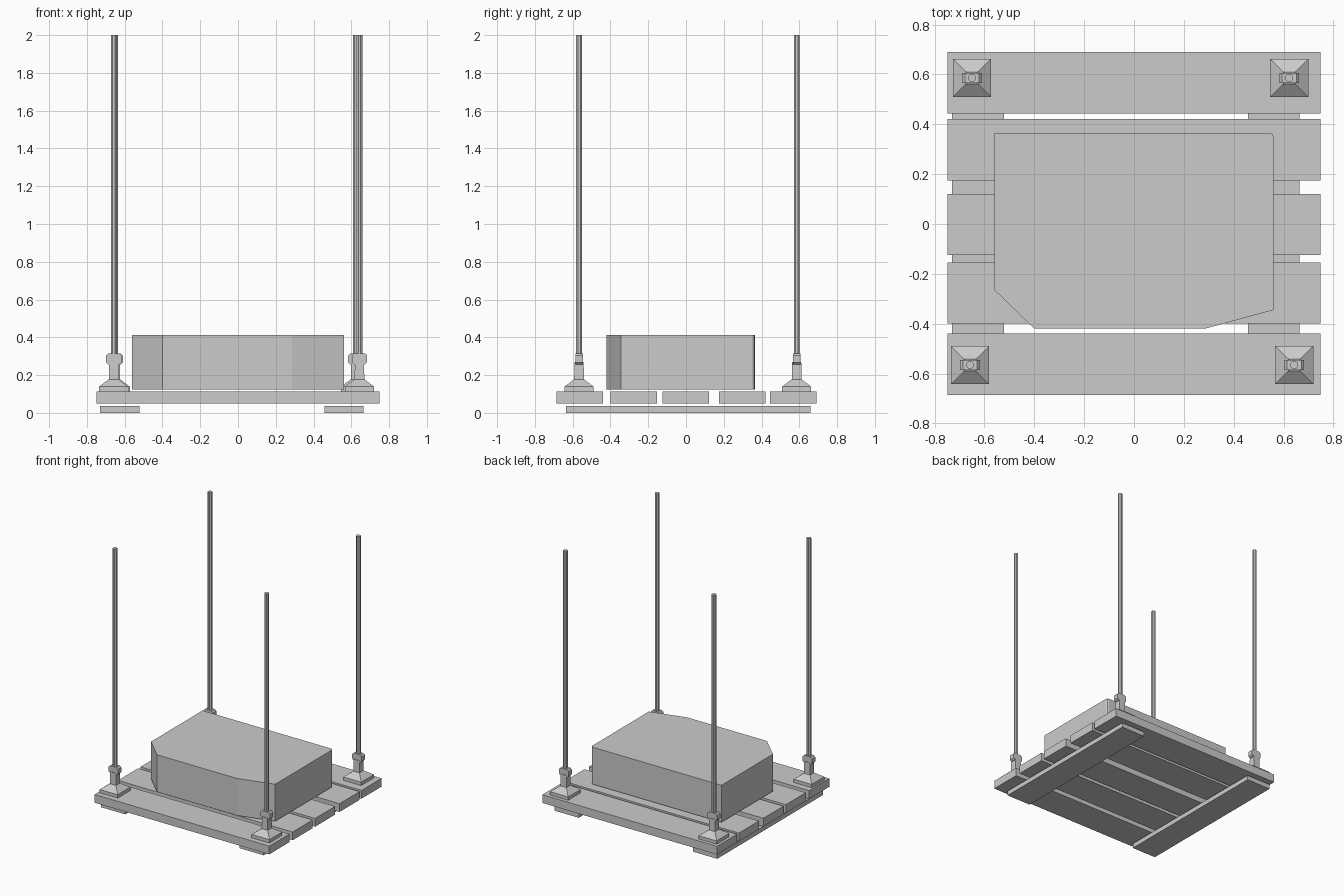
import bpy, bmesh, math
from mathutils import Matrix

if "Cube" in bpy.data.objects:
    bpy.data.objects.remove(bpy.data.objects["Cube"])


def finish(name, bm):
    bmesh.ops.recalc_face_normals(bm, faces=bm.faces)
    me = bpy.data.meshes.new(name)
    bm.to_mesh(me)
    bm.free()
    ob = bpy.data.objects.new(name, me)
    bpy.context.collection.objects.link(ob)
    return ob


def loft(name, rings):
    """Skin a stack of equal-length point rings and cap both ends."""
    bm = bmesh.new()
    loops = [[bm.verts.new(p) for p in r] for r in rings]
    n = len(loops[0])
    for a, b in zip(loops, loops[1:]):
        for i in range(n):
            j = (i + 1) % n
            bm.faces.new((a[i], a[j], b[j], b[i]))
    bm.faces.new(loops[0])
    bm.faces.new(loops[-1])
    return finish(name, bm)


def prism(name, outline, z0, z1):
    return loft(name, [[(x, y, z) for x, y in outline] for z in (z0, z1)])


def rect(x0, x1, y0, y1):
    return [(x0, y0), (x1, y0), (x1, y1), (x0, y1)]


# Pallet runners
for side, x0, x1 in (("left", -0.73, -0.522), ("right", 0.457, 0.665)):
    prism(f"runner_{side}", rect(x0, x1, -0.635, 0.66), 0.0, 0.036)

# Deck planks
for i, yc in enumerate((-0.563, -0.277, -0.002, 0.298, 0.567)):
    prism(f"deck_plank_{i + 1}", rect(-0.748, 0.748, yc - 0.123, yc + 0.123), 0.049, 0.113)

# Cargo block with cut corners
prism("cargo_block", [(-0.56, -0.265), (-0.40, -0.42), (0.285, -0.42), (0.56, -0.345),
                      (0.56, 0.35), (0.555, 0.361), (0.542, 0.366), (-0.56, 0.366)], 0.125, 0.412)

# Corner posts: flared foot with neck, chamfered clamp, octagonal pole
posts = {"back_left": (-0.65, 0.586), "back_right": (0.623, 0.586),
         "front_left": (-0.658, -0.566), "front_right": (0.643, -0.566)}
for name, (cx, cy) in posts.items():
    profile = [(0.077, 0.113), (0.077, 0.139), (0.026, 0.178), (0.024, 0.27)]
    loft(f"foot_{name}", [[(x, y, z) for x, y in
                           rect(cx - h, cx + h, cy - min(h, 0.077), cy + min(h, 0.077))]
                          for h, z in profile])
    w, c, z0, z1 = 0.04, 0.011, 0.257, 0.315
    side = [(-w, z0 + c), (-w + c, z0), (w - c, z0), (w, z0 + c),
            (w, z1 - c), (w - c, z1), (-w + c, z1), (-w, z1 - c)]
    loft(f"clamp_{name}", [[(cx + x, cy + d, z) for x, z in side] for d in (-0.02, 0.02)])
    bm = bmesh.new()
    bmesh.ops.create_cone(bm, cap_ends=True, segments=8, radius1=0.0165, radius2=0.0165, depth=1.74,
                          matrix=Matrix.Translation((cx, cy, 1.13)) @ Matrix.Rotation(math.pi / 8, 4, 'Z'))
    finish(f"pole_{name}", bm)
